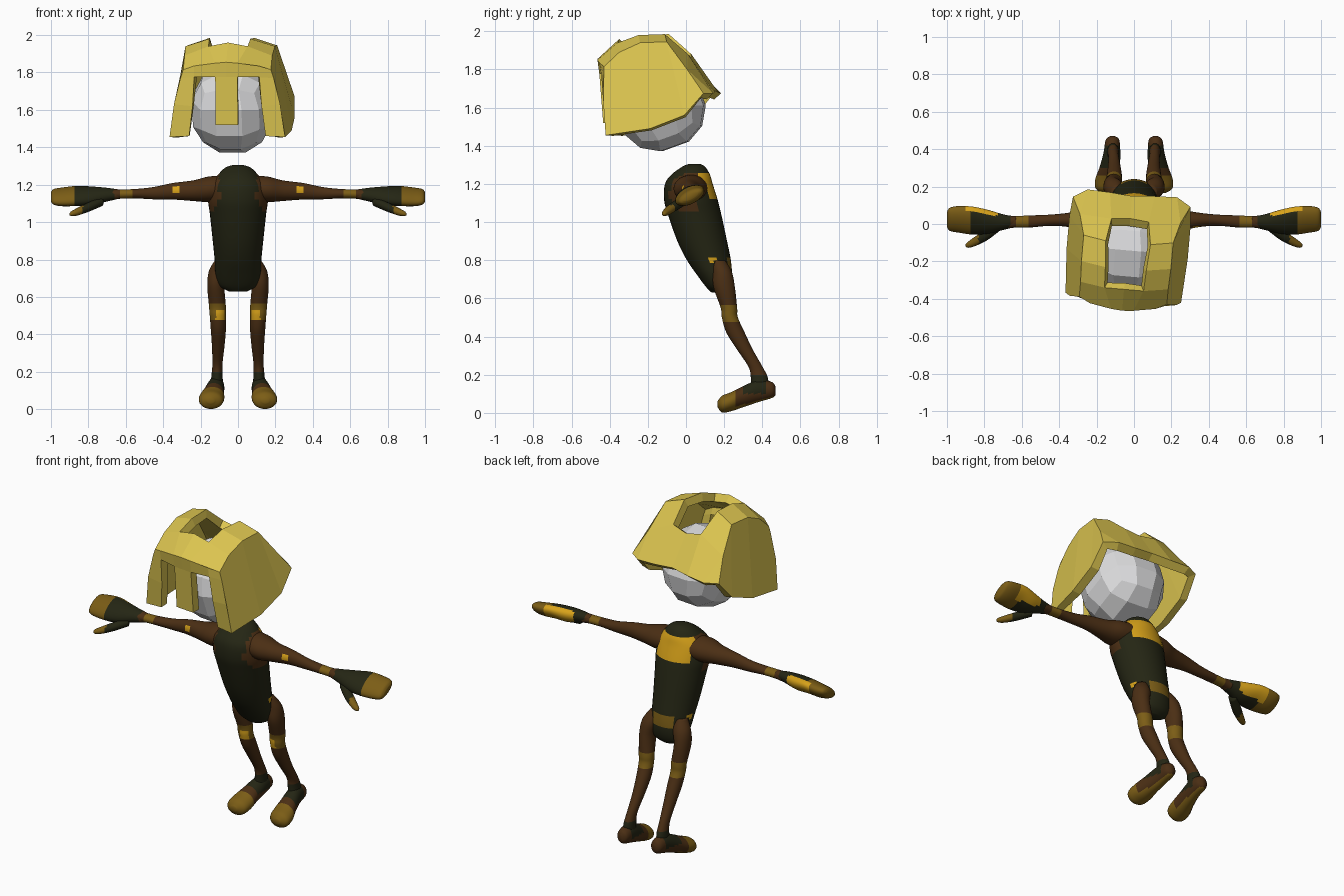
import bpy, bmesh
from math import sin, cos, tau, radians
from mathutils import Vector, Matrix

if "Cube" in bpy.data.objects:
    bpy.data.objects.remove(bpy.data.objects["Cube"])


def material(name, r, g, b):
    m = bpy.data.materials.new(name)
    m.use_nodes = True
    m.diffuse_color = (r, g, b, 1)
    m.node_tree.nodes["Principled BSDF"].inputs["Base Color"].default_value = (r, g, b, 1)
    return m


PALETTE = [
    material("dark olive", .018, .019, .007),
    material("brown", .07, .028, .007),
    material("dark ochre", .2, .11, .008),
    material("bright gold", .68, .36, .01),
]
OLIVE, BROWN, OCHRE, GOLD = range(4)
HELMET = material("helmet yellow", .72, .56, .08)
GREY = material("head grey", .72, .72, .73)


def make_object(name, bm, materials):
    mesh = bpy.data.meshes.new(name)
    bm.to_mesh(mesh)
    bm.free()
    for m in materials:
        mesh.materials.append(m)
    ob = bpy.data.objects.new(name, mesh)
    bpy.context.collection.objects.link(ob)
    return ob


def spline(rings, steps):
    """Smoothly interpolated copies of the ring values."""
    pts = [rings[0]] + list(rings) + [rings[-1]]
    out = []
    for p, q, r, s in zip(pts, pts[1:], pts[2:], pts[3:]):
        for k in range(steps):
            t = k / steps
            out.append([b + t * (c - a) / 2 + t * t * (a - 2.5 * b + 2 * c - d / 2)
                        + t ** 3 * (1.5 * (b - c) + (d - a) / 2)
                        for a, b, c, d in zip(p, q, r, s)])
    return out + [list(rings[-1])]


def loft(name, rings, u, v, rule, side=1, segs=32, steps=6):
    """Elliptical rings (x, y, z, u radius, v radius) joined into a smooth tube."""
    u, v = Vector(u), Vector(v)
    bm = bmesh.new()
    loops = []
    for x, y, z, a, b in spline(rings, steps):
        loop = []
        for i in range(segs):
            t = tau * i / segs
            p = Vector((x, y, z)) + u * a * cos(t) + v * b * sin(t)
            loop.append(bm.verts.new((p.x * side, p.y, p.z)))
        loops.append(loop)
    for lo, hi in zip(loops, loops[1:]):
        for i in range(segs):
            j = (i + 1) % segs
            bm.faces.new((lo[i], lo[j], hi[j], hi[i]))
    bm.faces.new(loops[0])
    bm.faces.new(loops[-1])
    bmesh.ops.recalc_face_normals(bm, faces=bm.faces)
    for f in bm.faces:
        c = f.calc_center_median()
        f.material_index = rule(abs(c.x), c.y, c.z, f.normal)
        f.smooth = True
    return make_object(name, bm, PALETTE)


X, Y, Z = (1, 0, 0), (0, 1, 0), (0, 0, 1)


# Torso: back plates, hip studs and shoulder patches by position
def torso_rule(x, y, z, n):
    if n.y > .3 and x < .115 and 1.12 < z < 1.26:
        return GOLD
    if n.y > .3 and x < .06 and .74 < z < .81:
        return OCHRE
    if abs(z - .8) < .018 and abs(y - .135) < .018:
        return GOLD
    if x > .1 + max(0, 1.12 - z) * .6 and z > 1.06 and y < .06:
        return BROWN
    return OLIVE


loft("torso", [
    (0, .165, .63, .05, .03), (0, .165, .66, .1, .06), (0, .15, .72, .12, .09),
    (0, .12, .8, .125, .115), (0, .085, .9, .135, .13), (0, .045, 1.04, .15, .14),
    (0, .025, 1.12, .16, .14), (0, .015, 1.2, .15, .125), (0, .025, 1.25, .11, .1),
    (0, .04, 1.29, .07, .06), (0, .045, 1.305, .03, .03)], X, Y, torso_rule)


# Arms: stud on the upper arm, band on the forearm
def arm_rule(x, y, z, n):
    if abs(x - .335) < .017 and n.y < -.3 and abs(z - 1.175) < .015:
        return GOLD
    return OCHRE if .56 < x < .63 else BROWN


# Hands: glove with a back plate and bare finger end
def hand_rule(x, y, z, n):
    if .72 < x < .9 and y > .045 and n.y > .2:
        return GOLD
    if x > .87:
        return OCHRE
    return OLIVE if x > .66 else BROWN


def leg_rule(x, y, z, n):
    if .48 < z < .56:
        return GOLD if n.y < -.5 and z < .53 and x < .12 else OCHRE
    return OLIVE if z < .2 else BROWN


def foot_rule(x, y, z, n):
    if y < .26 or n.z < -.7:
        return OCHRE
    if y < .3 or y > .42 or z < .1:
        return BROWN
    return OLIVE


TILT = .5
for side, label in ((1, "left"), (-1, "right")):
    loft(label + "_arm", [
        (.07, .03, 1.18, .085, .07), (.16, .02, 1.175, .085, .068),
        (.24, .02, 1.168, .06, .055), (.35, .022, 1.165, .038, .044),
        (.45, .02, 1.155, .03, .033), (.55, .014, 1.152, .032, .025),
        (.63, .012, 1.15, .031, .025), (.68, .011, 1.147, .035, .028)],
        Y, Z, arm_rule, side)
    loft(label + "_hand", [
        (.63, .012, 1.15, .028, .022), (.7, .01, 1.147, .044, .034),
        (.78, .012, 1.14, .068, .044), (.86, .018, 1.14, .082, .042),
        (.94, .025, 1.135, .078, .038), (.985, .025, 1.135, .068, .03),
        (1, .025, 1.135, .045, .015)],
        (0, cos(TILT), sin(TILT)), (0, -sin(TILT), cos(TILT)), hand_rule, side)
    loft(label + "_thumb", [
        (.73, -.015, 1.11, .025, .025), (.8, -.065, 1.08, .027, .025),
        (.86, -.1, 1.055, .021, .02), (.89, -.115, 1.045, .014, .013),
        (.9, -.12, 1.042, .004, .004)],
        (.5, .85, 0), Z, lambda x, y, z, n: OCHRE if x > .83 else OLIVE, side, 16)
    loft(label + "_leg", [
        (.09, .17, .8, .03, .035), (.105, .19, .74, .05, .05),
        (.118, .2, .66, .046, .056), (.11, .225, .55, .045, .043),
        (.108, .23, .5, .043, .042), (.105, .26, .42, .04, .048),
        (.106, .31, .33, .033, .041), (.11, .365, .24, .027, .037),
        (.112, .385, .18, .03, .045), (.115, .385, .11, .035, .045)],
        X, Y, leg_rule, side)
    loft(label + "_foot", [
        (.115, .47, .115, .012, .02), (.115, .45, .12, .036, .042),
        (.118, .38, .115, .045, .058), (.13, .3, .085, .055, .055),
        (.14, .24, .06, .067, .05), (.145, .19, .046, .06, .044),
        (.147, .165, .046, .02, .015)], X, Z, foot_rule, side)

# Head: faceted ball from a subdivided cube
bm = bmesh.new()
bmesh.ops.create_cube(bm, size=2)
bmesh.ops.subdivide_edges(bm, edges=bm.edges, cuts=2, use_grid_fill=True)
for v in bm.verts:
    v.co.normalize()
head = make_object("head", bm, [GREY])
head.scale = (.23, .245, .245)
head.rotation_euler = (radians(20), 0, radians(-5))
head.location = (-.03, -.135, 1.605)

# Helmet: half shell of named points, mirrored, then thickened inwards
POINTS = {
    "a": (0, -.465, 1.855), "b": (.06, -.46, 1.85), "c": (.175, -.44, 1.835),
    "d": (.235, -.41, 1.815), "e": (0, -.45, 1.775), "f": (.06, -.45, 1.775),
    "g": (.175, -.43, 1.775), "h": (.25, -.41, 1.77), "i": (0, -.43, 1.52),
    "j": (.06, -.43, 1.52), "k": (.185, -.41, 1.62), "l": (.285, -.41, 1.63),
    "m": (.205, -.39, 1.46), "n": (.31, -.395, 1.455), "o": (0, -.35, 1.96),
    "p": (.105, -.35, 1.94), "q": (.235, -.33, 1.89), "r": (.11, -.24, 1.98),
    "s": (.24, -.22, 1.94), "t": (.12, -.1, 1.985), "u": (.24, -.08, 1.945),
    "v": (0, .03, 1.86), "w": (.1, .02, 1.88), "x": (.27, .03, 1.8),
    "y": (0, .15, 1.69), "z": (.12, .16, 1.68), "A": (.24, .165, 1.675),
    "B": (.315, .12, 1.675), "C": (.325, -.16, 1.49), "D": (.325, .02, 1.56),
}
FACES = ("abfe bcgf cdhg efji ghlk klnm opba pqdcb prsq rtus twxu vyzw wzAx xAB "
         "dqsCnlh suDC uxBD")
bm = bmesh.new()
for side in (1, -1):
    vert = {k: bm.verts.new((x * side, y, z)) for k, (x, y, z) in POINTS.items()}
    for face in FACES.split():
        bm.faces.new([vert[k] for k in face[::side]])
bmesh.ops.remove_doubles(bm, verts=bm.verts, dist=.0005)
bmesh.ops.recalc_face_normals(bm, faces=bm.faces)
brow = min(bm.faces, key=lambda f: f.calc_center_median().y)
if brow.normal.y > 0:
    bmesh.ops.reverse_faces(bm, faces=bm.faces)
pivot = Vector((0, -.14, 0))
bmesh.ops.transform(bm, verts=bm.verts, matrix=Matrix.Translation((-.035, -.14, 0))
                    @ Matrix.Rotation(radians(-5), 4, "Z") @ Matrix.Translation(-pivot))
helmet = make_object("helmet", bm, [HELMET])
shell = helmet.modifiers.new("thickness", "SOLIDIFY")
shell.thickness = .05
shell.offset = -1
